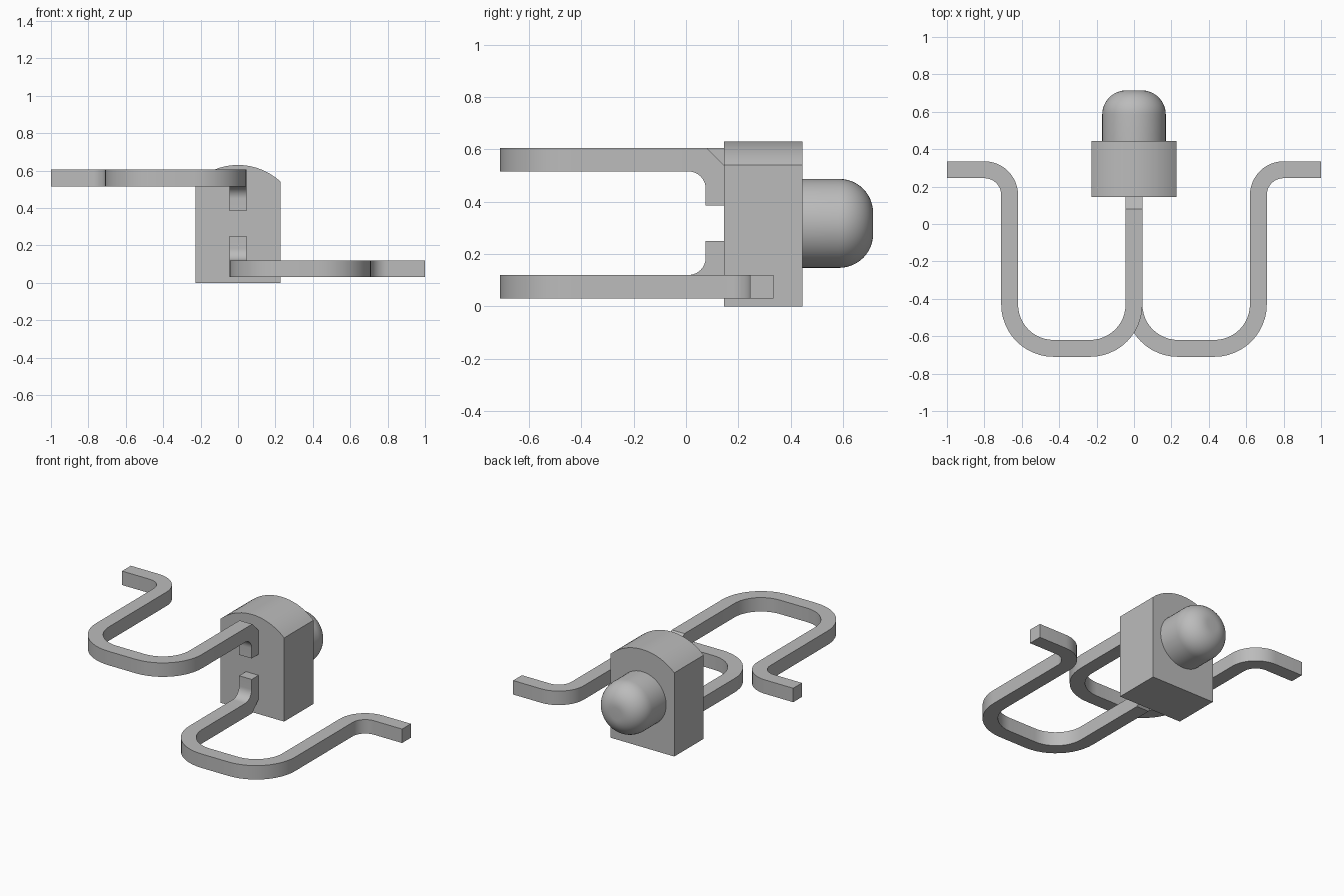
import bpy, bmesh, math
from mathutils import Vector

if "Cube" in bpy.data.objects:
    bpy.data.objects.remove(bpy.data.objects["Cube"])

grey = bpy.data.materials.new("plain grey")
grey.use_nodes = True
colour = (0.5, 0.5, 0.5, 1)
grey.diffuse_color = colour
grey.node_tree.nodes["Principled BSDF"].inputs["Base Color"].default_value = colour


def arc(cx, cy, r, start, end, n=12):
    angles = [math.radians(start + (end - start) * i / n) for i in range(n + 1)]
    return [(cx + r * math.cos(a), cy + r * math.sin(a)) for a in angles]


def prism(bm, outline, place, low, high):
    """Extrude a 2D outline; place(u, v, depth) gives the 3D point."""
    a = [bm.verts.new(place(u, v, low)) for u, v in outline]
    b = [bm.verts.new(place(u, v, high)) for u, v in outline]
    bm.faces.new(a)
    bm.faces.new(b[::-1])
    for i in range(len(a)):
        j = (i + 1) % len(a)
        bm.faces.new((a[i], b[i], b[j], a[j]))


def finish(bm, name):
    bmesh.ops.recalc_face_normals(bm, faces=bm.faces)
    mesh = bpy.data.meshes.new(name)
    bm.to_mesh(mesh)
    bm.free()
    mesh.materials.append(grey)
    obj = bpy.data.objects.new(name, mesh)
    bpy.context.collection.objects.link(obj)
    bpy.ops.object.select_all(action="DESELECT")
    obj.select_set(True)
    bpy.context.view_layer.objects.active = obj
    bpy.ops.object.shade_smooth_by_angle(angle=math.radians(30))
    return obj


# Housing: block with a gently arched top
half, shoulder, rise = 0.228, 0.54, 0.09
radius = (half ** 2 + rise ** 2) / (2 * rise)
sweep = math.degrees(math.asin(half / radius))
bm = bmesh.new()
outline = [(-half, 0), (half, 0)]
outline += arc(0, shoulder + rise - radius, radius, 90 - sweep, 90 + sweep, 20)
prism(bm, outline, lambda u, v, d: (u, d, v), 0.145, 0.445)
finish(bm, "housing")

# Rounded lens, turned about the y axis
bm = bmesh.new()
profile = [(0, 0.44), (0.17, 0.44)] + arc(0.04, 0.585, 0.13, 0, 90) + [(0, 0.715)]
verts = [bm.verts.new((r, y, 0.317)) for r, y in profile]
edges = [bm.edges.new(pair) for pair in zip(verts, verts[1:])]
bmesh.ops.spin(bm, geom=verts + edges, cent=(0, 0, 0.317), axis=(0, 1, 0),
               angle=2 * math.pi, steps=48)
bmesh.ops.remove_doubles(bm, verts=bm.verts, dist=0.0001)
finish(bm, "lens")


# Bent square wire leads
def lead(name, flip):
    bm = bmesh.new()
    h, seam, bottom, top = 0.045, 0.01, 0.03, 0.12

    def side(s):
        return ([(s * h, seam)]
                + arc(0.235, -0.43, 0.235 - s * h, 180, 270)
                + arc(0.43, -0.43, 0.235 - s * h, 270, 360)
                + arc(0.80, 0.155, 0.135 + s * h, 180, 90)
                + [(1, 0.29 + s * h)])

    prism(bm, side(-1) + side(1)[::-1], lambda u, v, d: (u, v, d), bottom, top)
    # Upright tail against the housing, with a chamfered elbow
    tail = [(seam, bottom), (0.08, bottom), (0.145, 0.095), (0.145, 0.25), (0.075, 0.25)]
    tail += arc(seam, 0.185, 0.065, 0, -90)
    prism(bm, tail, lambda u, v, d: (d, u, v), -h, h)
    # Weld the two runs and drop the inner walls
    bmesh.ops.remove_doubles(bm, verts=bm.verts, dist=0.0005)
    inner = [f for f in bm.faces if all(abs(v.co.y - seam) < 0.0005 for v in f.verts)]
    bmesh.ops.delete(bm, geom=inner, context="FACES")
    if flip:
        for v in bm.verts:
            v.co = Vector((-v.co.x, v.co.y, 0.635 - v.co.z))
    finish(bm, name)


lead("lower_left_lead", False)
lead("upper_right_lead", True)
